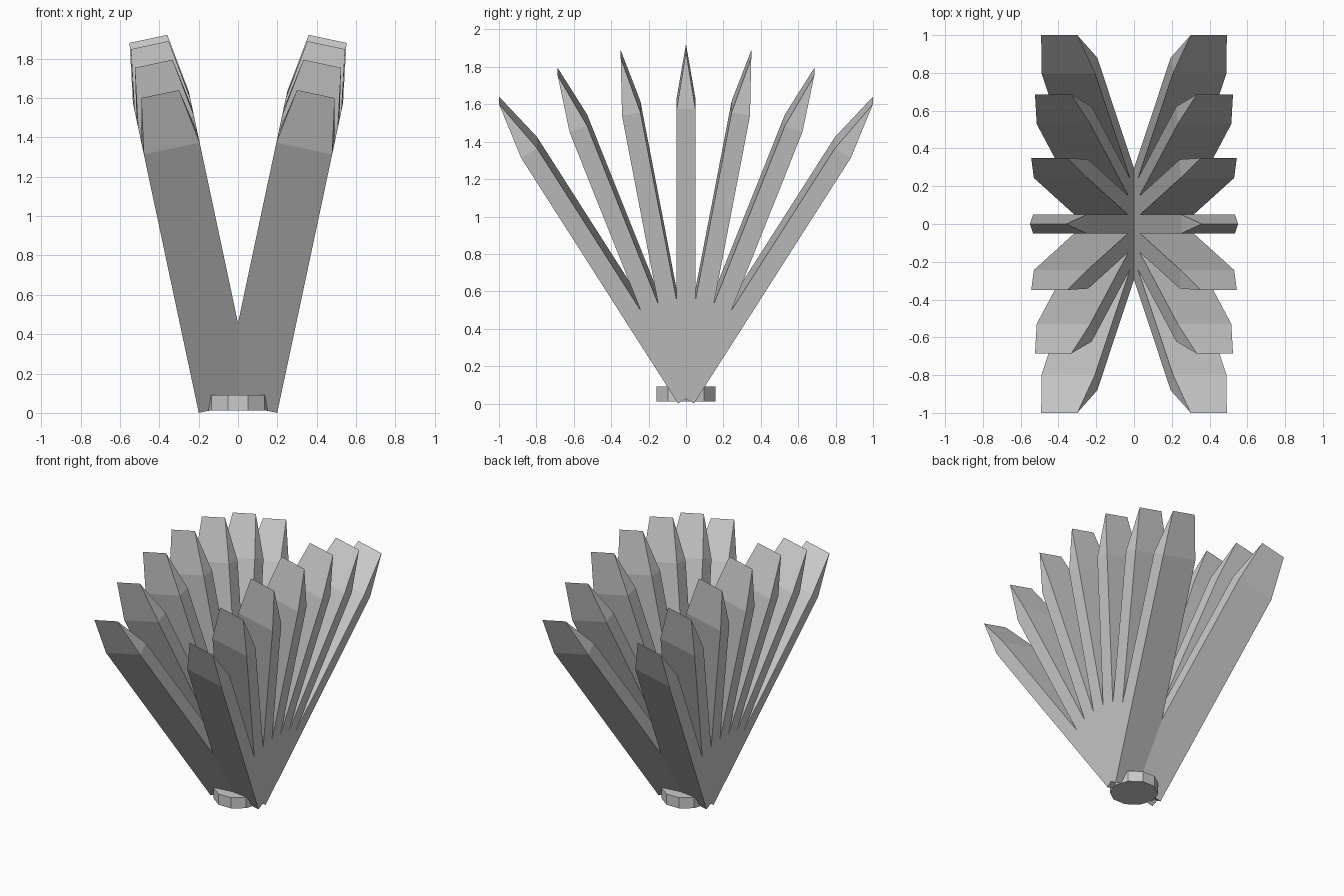
import bpy, bmesh, math
from mathutils import Matrix

cube = bpy.data.objects.get("Cube")
if cube:
    bpy.data.objects.remove(cube, do_unlink=True)

# One plain grey for everything
grey = bpy.data.materials.new("light_grey")
grey.use_nodes = True
grey.diffuse_color = (0.6, 0.6, 0.6, 1)
grey.node_tree.nodes["Principled BSDF"].inputs["Base Color"].default_value = (0.6, 0.6, 0.6, 1)

TILT = math.radians(12)       # each fan leans outward
STEP = math.radians(32 / 3)   # angle between neighbouring blades
PIVOT = 0.068                 # fan hinge height along the leaning axis
SHOULDER, TIP = 1.583, 1.886  # blade lengths
THICK, WIDTH, TIP_WIDTH, OFFSET = 0.05, 0.145, 0.098, 0.05


def add_object(name, bm):
    bmesh.ops.recalc_face_normals(bm, faces=bm.faces)
    mesh = bpy.data.meshes.new(name)
    bm.to_mesh(mesh)
    bm.free()
    mesh.materials.append(grey)
    obj = bpy.data.objects.new(name, mesh)
    bpy.context.collection.objects.link(obj)
    return obj


def blade(name, side, fan_angle):
    """Flat bar ending in a narrowed chisel edge."""
    bm = bmesh.new()
    ring = [(-1, -1), (1, -1), (1, 1), (-1, 1)]
    low = [bm.verts.new((x * WIDTH, y * THICK, 0)) for x, y in ring]
    high = [bm.verts.new((x * WIDTH, y * THICK, SHOULDER)) for x, y in ring]
    left, right = [bm.verts.new((x * TIP_WIDTH, 0, TIP)) for x in (-1, 1)]
    bm.faces.new(low)
    for i in range(4):
        j = (i + 1) % 4
        bm.faces.new((low[i], low[j], high[j], high[i]))
    bm.faces.new((high[0], high[1], right, left))
    bm.faces.new((high[2], high[3], left, right))
    bm.faces.new((high[1], high[2], right))
    bm.faces.new((high[3], high[0], left))
    # Swing within the fan, then lean the whole fan sideways
    place = (Matrix.Rotation(side * TILT, 4, 'Y')
             @ Matrix.Translation((side * OFFSET, 0, PIVOT))
             @ Matrix.Rotation(fan_angle, 4, 'X'))
    bm.transform(place)
    add_object(name, bm)


# Two mirrored fans of seven blades
for side, label in ((1, "left"), (-1, "right")):
    for k in range(-3, 4):
        blade(f"{label}_blade_{k + 4}", side, k * STEP)

# Ten-sided base disc
bm = bmesh.new()
bmesh.ops.create_cone(bm, cap_ends=True, segments=10, radius1=0.165, radius2=0.165, depth=0.08)
corner = max(bm.verts, key=lambda v: v.co.x).co
bm.transform(Matrix.Translation((0, 0, 0.051))
             @ Matrix.Rotation(-math.atan2(corner.y, corner.x), 4, 'Z'))
add_object("base_disc", bm)
